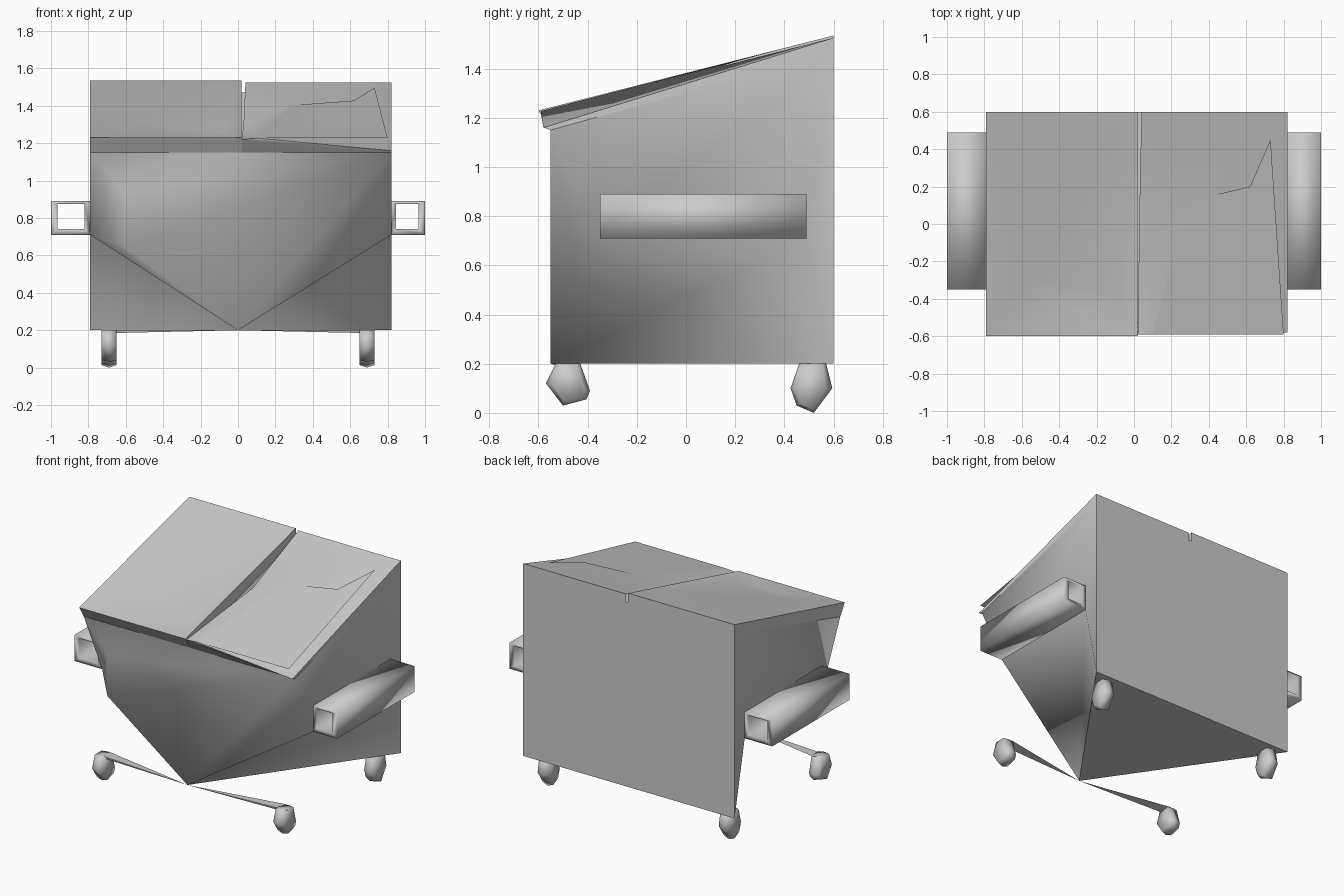
import bpy, bmesh, math

if "Cube" in bpy.data.objects:
    bpy.data.objects.remove(bpy.data.objects["Cube"])


def make(name, verts, faces, angle=50):
    me = bpy.data.meshes.new(name)
    me.from_pydata(verts, [], faces)
    bm = bmesh.new()
    bm.from_mesh(me)
    bmesh.ops.recalc_face_normals(bm, faces=bm.faces)
    bm.to_mesh(me)
    bm.free()
    ob = bpy.data.objects.new(name, me)
    bpy.context.collection.objects.link(ob)
    bpy.ops.object.select_all(action='DESELECT')
    ob.select_set(True)
    bpy.context.view_layer.objects.active = ob
    bpy.ops.object.shade_smooth_by_angle(angle=math.radians(angle))
    return ob


def loft(name, rings, closed=False, angle=50):
    n = len(rings[0])
    verts = [p for r in rings for p in r]
    m = len(rings)
    faces = []
    for i in range(m if closed else m - 1):
        j = (i + 1) % m
        for k in range(n):
            l = (k + 1) % n
            faces.append((i * n + k, i * n + l, j * n + l, j * n + k))
    if not closed:
        faces += [tuple(range(n)), tuple(range((m - 1) * n, m * n))]
    return make(name, verts, faces, angle)


def top(x, y, dz=0.0):
    # point on the sloping lid plane
    return (x, y, 1.382 + 0.254 * y + dz)


# bin body: bottom front narrows to a single point, sides cut in below the sleeves
body = {
    'A': (0, -.55, .2), 'BR': (.82, .6, .2), 'BL': (-.79, .6, .2),
    'TR': (.82, .6, 1.47), 'TL': (-.79, .6, 1.47),
    'FR': (.82, -.55, 1.15), 'FL': (-.79, -.55, 1.15),
    'SR': (.82, -.35, .71), 'RR': (.82, .49, .71),
    'SL': (-.79, -.35, .71), 'RL': (-.79, .49, .71),
    'L1': (-.61, -.55, .93), 'L2': (-.61, -.55, .65)}
keys = list(body)
face_names = ["A FR FL L1 L2", "A SR FR", "FL SL L1", "L1 SL L2", "L2 SL A",
              "FL TL BL RL SL", "FR SR RR BR TR",
              "SL RL A", "RL BL A", "SR A RR", "RR A BR",
              "A BL BR", "BR BL TL TR"]
make("bin_body", list(body.values()),
     [[keys.index(k) for k in f.split()] for f in face_names], 80)

# left lid with front skirt and shallow dent
left = [top(-.79, -.6), top(.02, -.6), top(.02, .6), top(-.79, .6),
        top(-.55, -.28), top(-.28, -.5, -.035), top(-.08, -.38, -.03),
        (-.79, -.55, 1.15), (.02, -.55, 1.15), (.02, .6, 1.46), (-.79, .6, 1.46)]
make("left_lid", left,
     [(0, 1, 5), (0, 5, 4), (4, 5, 6), (5, 1, 6), (6, 1, 2), (4, 6, 2, 3),
      (0, 4, 3), (0, 7, 8, 1), (1, 8, 9, 2), (2, 9, 10, 3), (3, 10, 7, 0),
      (7, 10, 9, 8)], 60)

# right lid: crumpled panel with a loose pointed rear corner
panel = [top(.1, -.59, -.005), top(.8, -.59, -.005), top(.73, .45, 0),
         top(.62, .2, -.005), top(.28, .12, -.01)]
make("right_lid_panel", panel, [(0, 1, 3, 4), (1, 2, 3)], 40)

# torn lid remains under the panel, with a sunken gap beside the left lid
rest = [top(.28, .12, -.01), top(.04, .6, -.01), (.82, .6, 1.525),
        (.82, -.58, 1.16), (.03, .12, 1.31), (.02, -.59, 1.22),
        top(.1, -.59, -.005), (.02, -.55, 1.15), (.82, -.55, 1.15),
        (.82, .6, 1.46), (.04, .6, 1.46)]
make("right_lid_underside", rest,
     [(0, 1, 2), (0, 2, 3), (0, 4, 1), (0, 6, 4), (4, 6, 5), (0, 3, 6),
      (6, 3, 5), (5, 3, 8, 7), (3, 2, 9, 8), (2, 1, 10, 9)], 40)

# hollow lifting sleeves on both sides
for side, s in (("right", 1), ("left", -1)):
    xi = .815 if s > 0 else .79

    def rect(x0, x1, z0, z1, y):
        return [(s * x0, y, z0), (s * x1, y, z0), (s * x1, y, z1), (s * x0, y, z1)]
    outer = (xi, 1.0, .71, .89)
    inner = (xi + .03, .965, .74, .875)
    loft(side + "_sleeve", [rect(*outer, -.35), rect(*outer, .49),
                            rect(*inner, .49), rect(*inner, -.35)], True, 95)

# casters with faceted sides
front_prof = [(-.53, .2), (-.43, .2), (-.39, .09), (-.405, .055), (-.5, .03), (-.57, .12)]
rear_prof = [(.46, .2), (.57, .2), (.595, .1), (.52, 0), (.45, .03), (.425, .1)]
for end, prof in (("front", front_prof), ("rear", rear_prof)):
    cy = sum(p[0] for p in prof) / 6
    for side, s in (("right", 1), ("left", -1)):
        rings = []
        for x, f in ((.65, .75), (.69, 1), (.73, .75)):
            rings.append([(s * x, cy + (y - cy) * f, z if z > .15 else .11 + (z - .11) * (.5 + f / 2))
                          for y, z in prof])
        loft(f"{end}_{side}_caster", rings, False, 80)

# thin struts from the body's front point to the front casters
for side, s in (("right", 1), ("left", -1)):
    make(side + "_strut", [(0, -.55, .2), (s * .73, -.5, .2),
                           (s * .67, -.43, .2), (s * .67, -.5, .185)],
         [(0, 1, 2), (0, 2, 3), (0, 3, 1), (1, 3, 2)])
